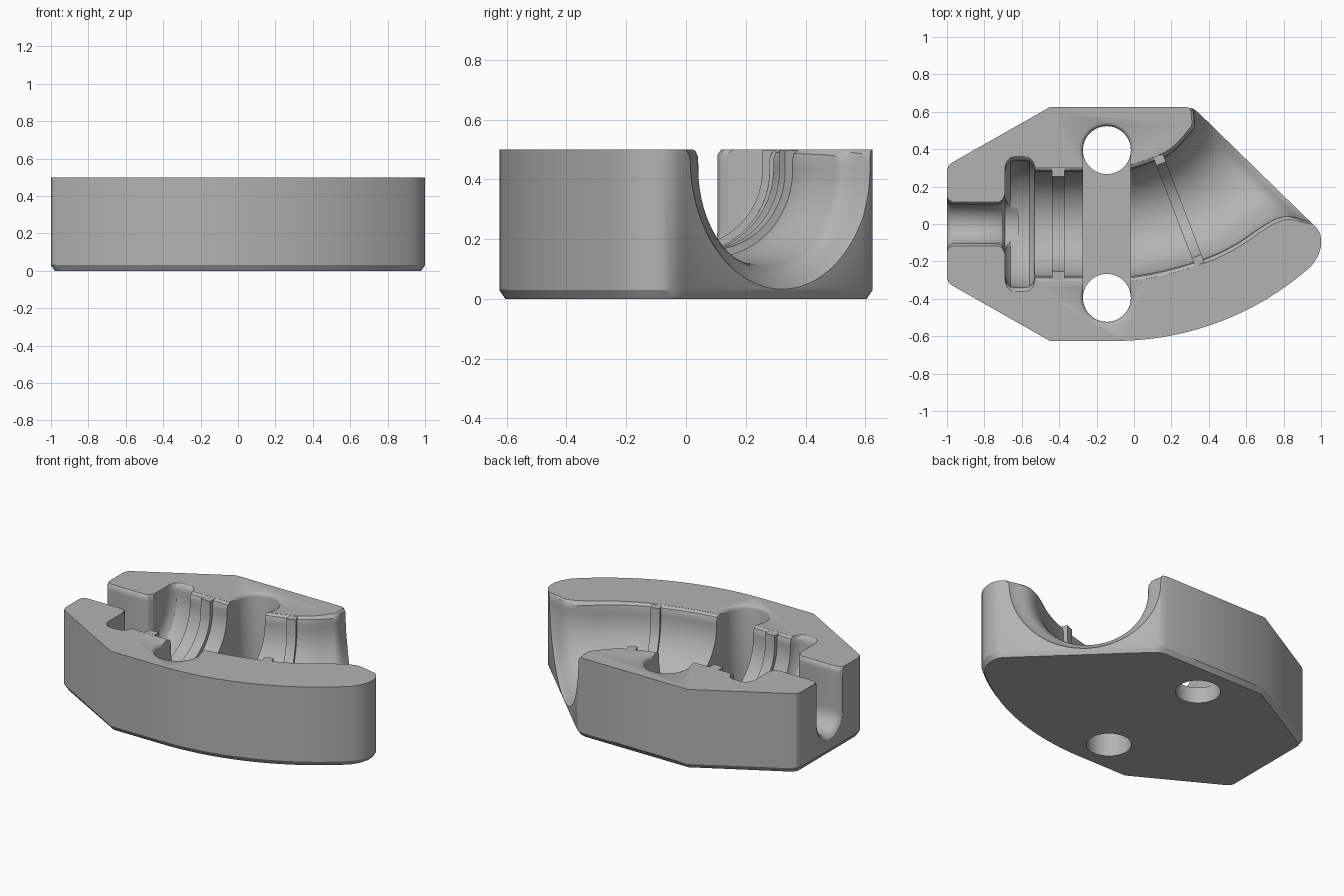
import bpy, bmesh, math
from mathutils import Vector

if "Cube" in bpy.data.objects:
    bpy.data.objects.remove(bpy.data.objects["Cube"])

TOP = 0.5

grey = bpy.data.materials.new("plain grey")
grey.use_nodes = True
grey.diffuse_color = (0.45, 0.45, 0.45, 1)
grey.node_tree.nodes["Principled BSDF"].inputs["Base Color"].default_value = (0.45, 0.45, 0.45, 1)


def loft(name, rings, closed=False):
    """Skin a list of equal rings; cap the ends, or join them when closed."""
    bm = bmesh.new()
    loops = [[bm.verts.new(p) for p in ring] for ring in rings]
    n = len(loops[0])
    pairs = list(zip(loops, loops[1:]))
    if closed:
        pairs.append((loops[-1], loops[0]))
    else:
        bm.faces.new(loops[0])
        bm.faces.new(loops[-1])
    for a, b in pairs:
        for i in range(n):
            j = (i + 1) % n
            bm.faces.new((a[i], a[j], b[j], b[i]))
    bmesh.ops.recalc_face_normals(bm, faces=bm.faces)
    mesh = bpy.data.meshes.new(name)
    bm.to_mesh(mesh)
    bm.free()
    mesh.materials.append(grey)
    obj = bpy.data.objects.new(name, mesh)
    bpy.context.collection.objects.link(obj)
    return obj


def u_section(x, y, angle, half, depth, flare=0.03, lid=0.1):
    """U-shaped section across a path, with a rounded lip at the top."""
    side = Vector((-math.sin(angle), math.cos(angle), 0))
    mid = TOP - max(depth - half, 0.0)
    pts = [(half * math.cos(t), mid - min(half, depth) * math.sin(t))
           for t in (math.pi * i / 32 for i in range(33))]
    if flare:
        lip = [(flare * (1 - math.cos(t)), TOP - flare + flare * math.sin(t))
               for t in (math.pi / 2 * i / 5 for i in range(6))]
        body = [p for p in pts if p[1] < TOP - flare - 0.002]
        pts = ([(half + o, z) for o, z in reversed(lip)] + body
               + [(-half - o, z) for o, z in lip])
    if lid:
        w = half + flare
        pts = [(w, TOP + lid)] + pts + [(-w, TOP + lid)]
    return [Vector((x, y, z)) + side * s for s, z in pts]


def fit(rings):
    """Resample rings to the same number of points."""
    out = []
    for ring in rings:
        run = [0.0]
        for a, b in zip(ring, ring[1:]):
            run.append(run[-1] + (b - a).length)
        new, k = [], 0
        for i in range(61):
            d = run[-1] * i / 60
            while k < len(run) - 2 and run[k + 1] < d:
                k += 1
            f = (d - run[k]) / max(run[k + 1] - run[k], 1e-9)
            new.append(ring[k].lerp(ring[k + 1], min(f, 1)))
        out.append(new)
    return out


def spline(keys, steps=5):
    """Smooth curve through the key stations."""
    keys = [keys[0]] + keys + [keys[-1]]
    out = []
    for a, b, c, d in zip(keys, keys[1:], keys[2:], keys[3:]):
        for i in range(steps):
            t = i / steps
            out.append([0.5 * (2 * q + (r - p) * t + (2 * p - 5 * q + 4 * r - s) * t * t
                               + (3 * q - p - 3 * r + s) * t ** 3)
                        for p, q, r, s in zip(a, b, c, d)])
    return out + [keys[-1]]


# Block outline: straight back, slanted mouth side, bowed front
outline = [(-1, 0.29), (-0.99, 0.315), (-0.97, 0.33), (-0.45, 0.625), (0.28, 0.625),
           (0.32, 0.615), (0.345, 0.595), (0.955, 0), (0.98, -0.025), (0.995, -0.05),
           (1, -0.08), (1, -0.12), (0.985, -0.17)]
R = 1.573
for i in range(25):
    x = 0.95 - 1.05 * i / 24
    outline.append((x, 0.948 - math.sqrt(R * R - (x + 0.1) ** 2)))
outline += [(-0.45, -0.625), (-0.97, -0.33), (-0.99, -0.315), (-1, -0.29)]
block = loft("clamp_block", [
    [Vector((x * 0.98, y * 0.968, 0)) for x, y in outline],
    [Vector((x, y, 0.03)) for x, y in outline],
    [Vector((x, y, TOP)) for x, y in outline]])

cutters = []

# Main channel: straight, then bending and flaring to the mouth
rad = math.radians
channel = [(-0.6, 0, 0, 0.28, 0.35), (-0.3, 0, 0, 0.28, 0.35),
           (-0.02, 0.005, rad(4), 0.283, 0.35), (0.24, 0.075, rad(21), 0.29, 0.36),
           (0.38, 0.145, rad(30), 0.30, 0.37), (0.50, 0.24, rad(40), 0.315, 0.385),
           (0.57, 0.285, rad(45), 0.345, 0.41), (0.62, 0.32, rad(45), 0.43, 0.465),
           (0.66, 0.36, rad(45), 0.50, 0.49)]
cutters.append(loft("channel_cutter", fit([u_section(*s) for s in spline(channel)])))

# Wide ring groove with rounded edges
groove = [(-0.69, 0.28), (-0.68, 0.315), (-0.66, 0.335), (-0.635, 0.34),
          (-0.585, 0.34), (-0.56, 0.335), (-0.54, 0.315), (-0.53, 0.28)]
cutters.append(loft("groove_cutter", fit(
    [u_section(x, 0, 0, h, h + 0.06) for x, h in groove])))

# Narrow end slot, rounded at both ends
slot = [(-1.02, 0.135), (-1, 0.13), (-0.99, 0.115), (-0.97, 0.105),
        (-0.725, 0.105), (-0.705, 0.115), (-0.69, 0.14), (-0.62, 0.14)]
cutters.append(loft("slot_cutter", fit(
    [u_section(x, 0, 0, h, h + 0.275, 0.02) for x, h in slot])))


# Bolt holes with rounded top rims
def circle(y, r, z):
    return [Vector((-0.145 + r * math.cos(math.tau * i / 48),
                    y + r * math.sin(math.tau * i / 48), z)) for i in range(48)]


for y in (0.395, -0.395):
    rim = [(0.128, -0.1), (0.128, 0.475), (0.131, 0.486), (0.138, 0.495), (0.15, 0.501), (0.15, 0.6)]
    cutters.append(loft("hole_cutter", [circle(y, r, z) for r, z in rim]))

# Flat-bottomed trench joining the holes
cutters.append(loft("trench_cutter", [
    [Vector((x, y, z)) for x, y in ((-0.272, -0.395), (-0.018, -0.395), (-0.018, 0.395), (-0.272, 0.395))]
    for z in (0.1, 0.62)]))

for cutter in cutters:
    cutter.hide_render = True
    mod = block.modifiers.new(cutter.name, "BOOLEAN")
    mod.operation = "DIFFERENCE"
    mod.solver = "EXACT"
    mod.object = cutter
bpy.context.view_layer.objects.active = block
for mod in list(block.modifiers):
    bpy.ops.object.modifier_apply(modifier=mod.name)
for cutter in cutters:
    bpy.data.objects.remove(cutter)


# Gripping ribs across the channel
def rib(name, x, y, angle, half, depth, width):
    step = Vector((math.cos(angle), math.sin(angle), 0)) * width / 2
    inner = u_section(x, y, angle, half - 0.025, depth - 0.025, 0, 0)
    outer = u_section(x, y, angle, half + 0.02, depth + 0.02, 0, 0)
    for ring in (inner, outer):
        for p in (ring[0], ring[-1]):
            p.z = TOP - 0.003
    return loft(name, [[a - step, a + step, b + step, b - step] for a, b in zip(inner, outer)])


parts = [block,
         rib("straight_rib", -0.405, 0, 0, 0.28, 0.35, 0.065),
         rib("slanted_rib", 0.24, 0.075, rad(21), 0.29, 0.36, 0.055)]
for obj in parts:
    bpy.ops.object.select_all(action="DESELECT")
    obj.select_set(True)
    bpy.context.view_layer.objects.active = obj
    bpy.ops.object.shade_smooth_by_angle(angle=math.radians(30))
